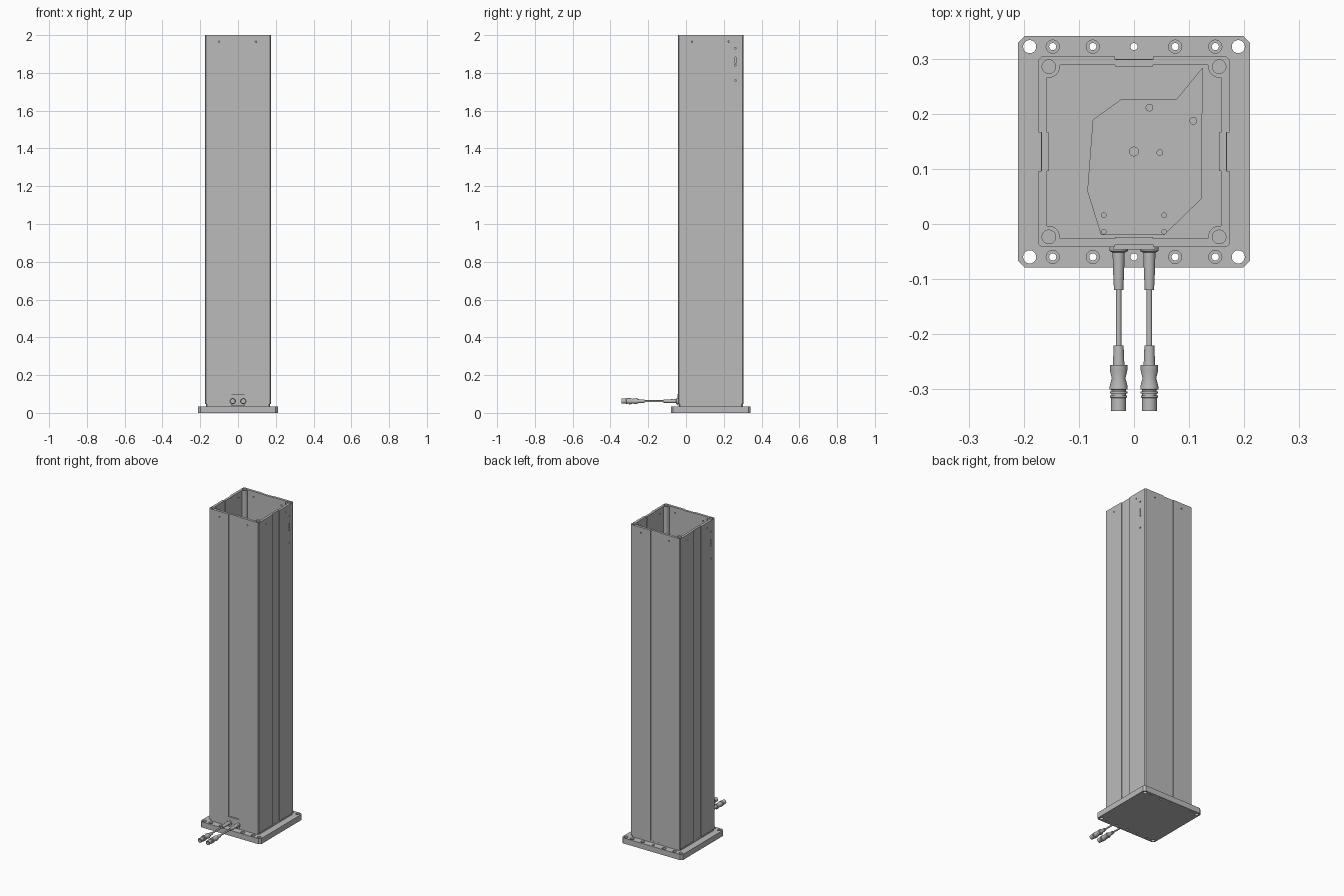
import bpy, bmesh, math
from mathutils import Matrix, Vector

if "Cube" in bpy.data.objects:
    bpy.data.objects.remove(bpy.data.objects["Cube"], do_unlink=True)

GREY = (0.5, 0.5, 0.5, 1)
mat = bpy.data.materials.new("plain grey")
mat.use_nodes = True
mat.diffuse_color = GREY
mat.node_tree.nodes["Principled BSDF"].inputs["Base Color"].default_value = GREY

CY = 0.1315     # centre of the column in y
HALF = 0.1735   # half width of the column
TOP = 2.0
PLATE = 0.035   # top of the base plate


def finish(name, bm, smooth=False):
    bmesh.ops.recalc_face_normals(bm, faces=bm.faces)
    me = bpy.data.meshes.new(name)
    bm.to_mesh(me)
    bm.free()
    ob = bpy.data.objects.new(name, me)
    bpy.context.collection.objects.link(ob)
    me.materials.append(mat)
    if smooth:
        select(ob)
        bpy.ops.object.shade_smooth_by_angle(angle=math.radians(35))
    return ob


def select(ob):
    bpy.ops.object.select_all(action="DESELECT")
    bpy.context.view_layer.objects.active = ob
    ob.select_set(True)


def prism(name, pts, z0, z1):
    bm = bmesh.new()
    face = bm.faces.new([bm.verts.new((x, y + CY, z0)) for x, y in pts])
    new = bmesh.ops.extrude_face_region(bm, geom=[face])["geom"]
    for v in new:
        if isinstance(v, bmesh.types.BMVert):
            v.co.z = z1
    return finish(name, bm)


def chamfered(h, c):
    return [(h, c - h), (h, h - c), (h - c, h), (c - h, h),
            (-h, h - c), (-h, c - h), (c - h, -h), (h - c, -h)]


def cylinder(bm, centre, axis, r, length, segs=20):
    rot = Vector(axis).to_track_quat("Z", "Y").to_matrix().to_4x4()
    bmesh.ops.create_cone(bm, cap_ends=True, segments=segs, radius1=r, radius2=r,
                          depth=length, matrix=Matrix.Translation(centre) @ rot)


def cut(ob, cutter):
    cutter.hide_render = True
    select(ob)
    mod = ob.modifiers.new("holes", "BOOLEAN")
    mod.operation = "DIFFERENCE"
    mod.solver = "EXACT"
    mod.object = cutter
    bpy.ops.object.modifier_apply(modifier=mod.name)
    bpy.data.objects.remove(cutter, do_unlink=True)


def four_fold(quarter):
    pts = []
    for k in range(4):
        m = Matrix.Rotation(k * math.pi / 2, 2)
        pts += [tuple(m @ Vector(p)) for p in quarter]
    return pts


# Base plate with clipped corners and bolt holes
base = prism("base_plate", chamfered(0.211, 0.012), 0, PLATE)
bm = bmesh.new()
counterbores = bmesh.new()
for side in (-1, 1):
    y = CY + side * 0.1915
    for x, r in ((0.19, 0.012), (0.148, 0.0065), (0.075, 0.0065), (0, 0.0065)):
        for sx in ((-1, 1) if x else (1,)):
            cylinder(bm, (x * sx, y, 0), (0, 0, 1), r, 0.2)
            if 0 < x < 0.19:
                cylinder(counterbores, (x * sx, y, PLATE), (0, 0, 1), 0.012, 0.024)
cut(base, finish("hole_cutter", bm))
cut(base, finish("counterbore_cutter", counterbores))

# Gasket below the column
prism("gasket", chamfered(0.169, 0.006), PLATE, 0.046)

# Hollow column: shallow groove down each face, screw port in each corner
g, d, c = 0.035, 0.005, 0.005
outer = four_fold([(HALF, -HALF + c), (HALF, -g), (HALF - d, -g), (HALF - d, g),
                   (HALF, g), (HALF, HALF - c), (HALF - c, HALF)])
boss, wall, r = 0.155, 0.158, 0.02
arc = []
for i in range(7):
    a = math.radians(270 - 15 * i)
    arc.append((boss + r * math.cos(a), boss + r * math.sin(a)))
inner = four_fold([(wall, -g), (wall - 0.003, -g), (wall - 0.003, g), (wall, g),
                   (wall, boss - r)] + arc + [(boss - r, wall)])
column = prism("column", outer, 0.046, TOP)
cut(column, prism("bore_cutter", inner, -0.1, TOP + 0.1))

# Screw ports in the corners, small holes and a slot near the top of the faces
bm = bmesh.new()
centre = Vector((0, CY, 0))
for k in range(4):
    rot = Matrix.Rotation(k * math.pi / 2, 3, "Z")
    cylinder(bm, centre + rot @ Vector((boss, boss, TOP)), (0, 0, 1), 0.0125, 0.16)
    axis = rot @ Vector((0, -1, 0))
    for x in (-0.1, 0.095):
        cylinder(bm, centre + rot @ Vector((x, -wall, 1.965)), axis, 0.004, 0.06, 12)
    if k % 2:
        for z in (1.76, 1.84, 1.93):
            cylinder(bm, centre + rot @ Vector((0.13, -wall, z)), axis, 0.005, 0.06, 12)
        place = Matrix.Translation(centre) @ rot.to_4x4()
        slot = Matrix.Translation((0.13, -wall, 1.867)) @ Matrix.Diagonal((0.006, 0.06, 0.036, 1))
        bmesh.ops.create_cube(bm, size=1, matrix=place @ slot)
cut(column, finish("face_hole_cutter", bm))

# Floor panel and fasteners inside the column
prism("floor_panel", [(x, y - CY) for x, y in (
    (-0.085, 0.06), (-0.06, -0.02), (0.055, -0.02), (0.123, 0.046), (0.125, 0.285),
    (0.078, 0.228), (-0.022, 0.228), (-0.075, 0.19))], 0.046, 0.05)
bm = bmesh.new()
for x, y, rad in ((0, 0.132, 0.009), (0.047, 0.13, 0.006), (0.028, 0.212, 0.007),
                  (0.108, 0.188, 0.007), (-0.055, 0.016, 0.005), (0.055, 0.016, 0.005),
                  (-0.055, -0.014, 0.005), (0.055, -0.014, 0.005)):
    cylinder(bm, (x, y, 0.05), (0, 0, 1), rad, 0.008, 16)
finish("floor_fasteners", bm, True)

# Cover plate in the front groove where the cables enter
bm = bmesh.new()
bmesh.ops.create_cube(bm, size=1, matrix=Matrix.Translation((0, -0.041, 0.069))
                      @ Matrix.Diagonal((0.076, 0.01, 0.06, 1)))
finish("cable_cover", bm)

# Cables: gland, strain relief, cord and plug turned from one profile of (reach, radius)
profile = [(0.04, 0), (0.04, 0.017), (0.049, 0.017), (0.052, 0.011), (0.088, 0.01),
           (0.12, 0.0085), (0.12, 0.005), (0.221, 0.005), (0.221, 0.009), (0.257, 0.0105),
           (0.257, 0.016), (0.266, 0.016), (0.281, 0.0125), (0.296, 0.0165), (0.301, 0.0165),
           (0.302, 0.013), (0.305, 0.013), (0.305, 0.016), (0.309, 0.016), (0.309, 0.013),
           (0.312, 0.013), (0.312, 0.0155), (0.316, 0.0155), (0.317, 0.0135),
           (0.341, 0.0135), (0.341, 0.011), (0.325, 0.011), (0.325, 0)]
for side, x in (("right", -0.028), ("left", 0.028)):
    bm = bmesh.new()
    verts = [bm.verts.new((x + rad, -reach, 0.062)) for reach, rad in profile]
    edges = [bm.edges.new(pair) for pair in zip(verts, verts[1:])]
    bmesh.ops.spin(bm, geom=verts + edges, cent=(x, 0, 0.062), axis=(0, 1, 0),
                   angle=2 * math.pi, steps=24, use_duplicate=False)
    bmesh.ops.remove_doubles(bm, verts=bm.verts, dist=0.0001)
    finish(side + "_cable", bm, True)
